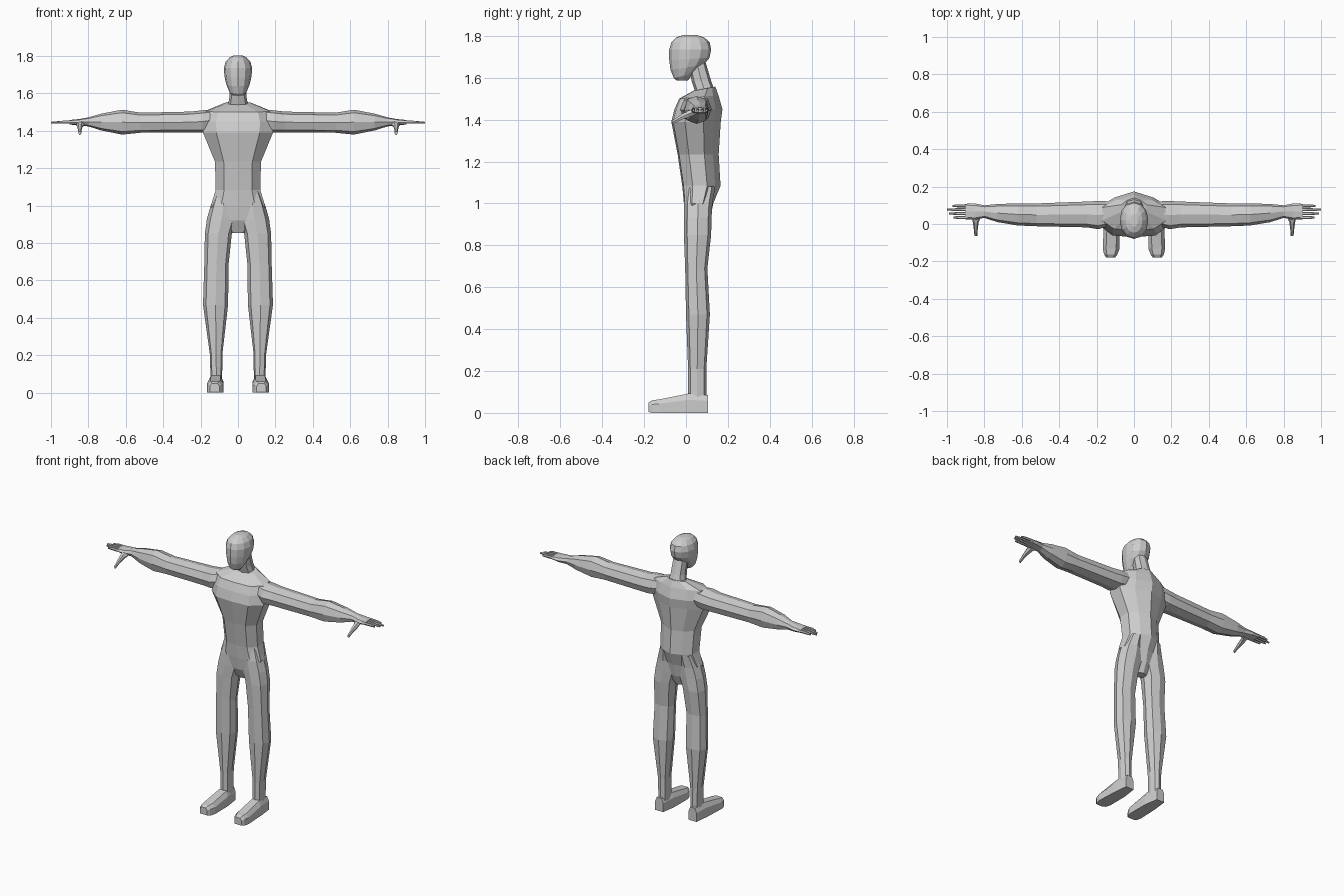
import bpy, bmesh, math

grey = bpy.data.materials.new("plain grey")
grey.diffuse_color = (0.62, 0.62, 0.62, 1)


def polygon(n, power=2.0, start=0.0):
    """Rounded n-sided section in the -1..1 square; higher power is squarer."""
    pts = []
    for i in range(n):
        t = start + 2 * math.pi * i / n
        c, s = math.cos(t), math.sin(t)
        pts.append((math.copysign(abs(c) ** (2 / power), c),
                    math.copysign(abs(s) ** (2 / power), s)))
    return pts


def loft(name, axis, frames, shape, mirror=False, caps=(True, True)):
    """Skin through frames (position, a_min, a_max, b_min, b_max[, tilt along b])."""
    bm = bmesh.new()
    rings = []
    for f in frames:
        p, a0, a1, b0, b1 = f[:5]
        tilt = f[5] if len(f) > 5 else 0
        ring = []
        for u, v in shape:
            a = (a0 + a1) / 2 + u * (a1 - a0) / 2
            b = (b0 + b1) / 2 + v * (b1 - b0) / 2
            q = p + tilt * v
            co = {"x": (q, a, b), "y": (a, q, b), "z": (a, b, q)}[axis]
            ring.append(bm.verts.new(co))
        rings.append(ring)
    n = len(shape)
    for r, s in zip(rings, rings[1:]):
        for i in range(n):
            j = (i + 1) % n
            bm.faces.new((r[i], r[j], s[j], s[i]))
    if caps[0]:
        bm.faces.new(rings[0])
    if caps[1]:
        bm.faces.new(rings[-1])
    bmesh.ops.recalc_face_normals(bm, faces=bm.faces)
    # open tubes: make sure the skin faces outward
    if bm.calc_volume(signed=True) < 0:
        bmesh.ops.reverse_faces(bm, faces=bm.faces)
    me = bpy.data.meshes.new(name)
    bm.to_mesh(me)
    bm.free()
    me.materials.append(grey)
    ob = bpy.data.objects.new(name, me)
    bpy.context.collection.objects.link(ob)
    if mirror:
        ob.modifiers.new("mirror", "MIRROR").use_mirror_merge = False
    return ob


octagon = polygon(8, 2.5)
hexagon = polygon(6, 2.3)

# Torso: flat front, ridge down the spine
half = [(0, -1), (.62, -.93), (1, -.45), (.97, .3), (.55, .72), (0, 1)]
torso_shape = half + [(-u, v) for u, v in half[-2:0:-1]]
loft("torso", "z", [
    (.855, -.035, .035, .03, .09),
    (.92, -.11, .11, .0, .115),
    (1.0, -.145, .145, -.01, .13),
    (1.085, -.119, .119, -.018, .165),
    (1.235, -.123, .123, -.04, .156),
    (1.39, -.187, .187, -.07, .166),
    (1.45, -.188, .188, -.055, .174),
    (1.508, -.172, .172, -.033, .155, .008),
    (1.548, -.07, .07, .035, .14, .01)], torso_shape)

# Neck, leaning forward
loft("neck", "z", [
    (1.53, -.055, .055, .045, .14),
    (1.585, -.045, .045, .027, .12),
    (1.67, -.043, .043, .01, .095)], octagon, caps=(False, False))

# Head, chin forward and rounded skull
loft("head", "z", [
    (1.588, -.028, .028, -.045, .01),
    (1.61, -.047, .047, -.058, .035, .012),
    (1.65, -.063, .063, -.074, .085, .012),
    (1.69, -.072, .072, -.08, .112, .005),
    (1.735, -.076, .076, -.08, .12),
    (1.77, -.066, .066, -.07, .113),
    (1.793, -.045, .045, -.047, .087),
    (1.804, -.02, .02, -.015, .053)], polygon(12, 2.1))

# Arms
loft("arm", "x", [
    (.10, .0, .12, 1.41, 1.515),
    (.19, -.028, .123, 1.39, 1.51),
    (.25, -.018, .12, 1.39, 1.503),
    (.52, -.012, .11, 1.39, 1.497),
    (.62, -.008, .11, 1.38, 1.513),
    (.73, .01, .107, 1.402, 1.492),
    (.80, .033, .10, 1.424, 1.472)], octagon, mirror=True, caps=(False, False))

# Hands
loft("hand", "x", [
    (.80, .033, .10, 1.424, 1.472),
    (.85, .022, .11, 1.428, 1.463),
    (.90, .025, .108, 1.434, 1.458)], octagon, mirror=True, caps=(False, True))

for i, (y, tip) in enumerate([(.035, .965), (.056, .99), (.077, 1.0), (.097, .97)]):
    loft(f"finger_{i + 1}", "x", [
        (.88, y - .009, y + .009, 1.437, 1.456),
        (.94, y - .008, y + .008, 1.438, 1.455),
        (tip, y - .005, y + .005, 1.438, 1.449)], hexagon, mirror=True, caps=(False, True))

loft("thumb", "y", [
    (.05, .815, .865, 1.425, 1.46),
    (.01, .83, .862, 1.408, 1.445),
    (-.025, .835, .857, 1.397, 1.425),
    (-.065, .838, .853, 1.377, 1.397)], hexagon, mirror=True, caps=(False, True))

# Legs
loft("leg", "z", [
    (1.08, .02, .115, .0, .14),
    (1.0, .01, .146, -.01, .126),
    (.93, .008, .166, -.01, .122),
    (.85, .033, .177, -.01, .12),
    (.69, .05, .18, -.004, .102),
    (.47, .053, .187, .0, .114),
    (.21, .083, .151, .01, .097),
    (.06, .085, .146, .01, .097)], octagon, mirror=True, caps=(False, False))

# Feet: flat sole, bevelled top edges
foot_shape = [(-1, -1), (1, -1), (1, .35), (.6, 1), (-.6, 1), (-1, .35)]
loft("foot", "y", [
    (.105, .092, .15, 0, .085),
    (.01, .078, .16, 0, .092),
    (-.13, .077, .167, 0, .064),
    (-.162, .088, .16, 0, .06),
    (-.178, .10, .15, .004, .05)], foot_shape, mirror=True)
